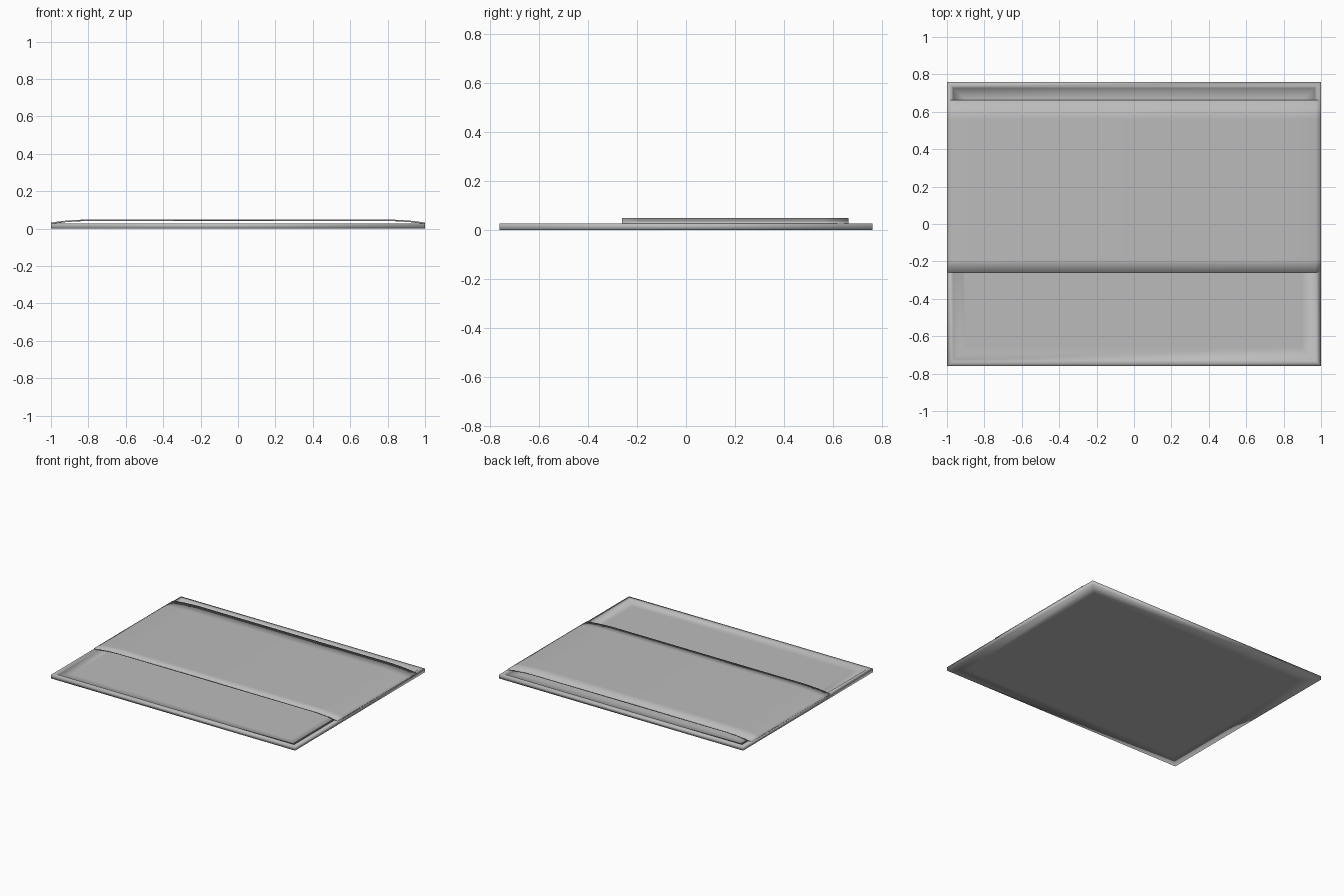
import bpy, bmesh

cube = bpy.data.objects.get("Cube")
if cube:
    bpy.data.objects.remove(cube, do_unlink=True)

grey = bpy.data.materials.new("mid grey")
grey.use_nodes = True
colour = (0.5, 0.5, 0.5, 1)
grey.diffuse_color = colour
grey.node_tree.nodes["Principled BSDF"].inputs["Base Color"].default_value = colour

HX, HY = 1.0, 0.76


def finish(name, bm):
    bmesh.ops.recalc_face_normals(bm, faces=bm.faces)
    for f in bm.faces:
        f.smooth = True
    mesh = bpy.data.meshes.new(name)
    bm.to_mesh(mesh)
    bm.free()
    mesh.materials.append(grey)
    obj = bpy.data.objects.new(name, mesh)
    bpy.context.collection.objects.link(obj)
    return obj


def bridge(bm, a, b):
    for i in range(len(a)):
        j = (i + 1) % len(a)
        bm.faces.new((a[i], a[j], b[j], b[i]))


# Shallow tray: concentric rectangles from the underside up over the rim
bm = bmesh.new()
loops = []
for inset, z in ((0.1, 0), (0, 0), (0, 0.028), (0.028, 0.028), (0.032, 0.018), (0.1, 0.018)):
    x, y = HX - inset, HY - inset
    loops.append([bm.verts.new((sx * x, sy * y, z))
                  for sx, sy in ((-1, -1), (1, -1), (1, 1), (-1, 1))])
for a, b in zip(loops, loops[1:]):
    bridge(bm, a, b)
bm.faces.new(loops[0])
bm.faces.new(loops[-1])
finish("shallow_tray", bm)

# Thin arched cover: a closed cross-section swept from front to back
half = [(1.0, 0.032), (0.97, 0.037), (0.91, 0.044), (0.8, 0.05)]
top = [(-x, z) for x, z in half] + half[::-1]
section = top + [(x, z - 0.008) for x, z in reversed(top)]
bm = bmesh.new()
rings = [[bm.verts.new((x, y, z)) for x, z in section]
         for y in (-0.26, -0.19, 0.56, 0.663)]
for a, b in zip(rings, rings[1:]):
    bridge(bm, a, b)
n = len(section)
for ring in (rings[0], rings[-1]):
    for i in range(n // 2 - 1):
        bm.faces.new((ring[i], ring[i + 1], ring[n - 2 - i], ring[n - 1 - i]))
finish("arched_cover", bm)
